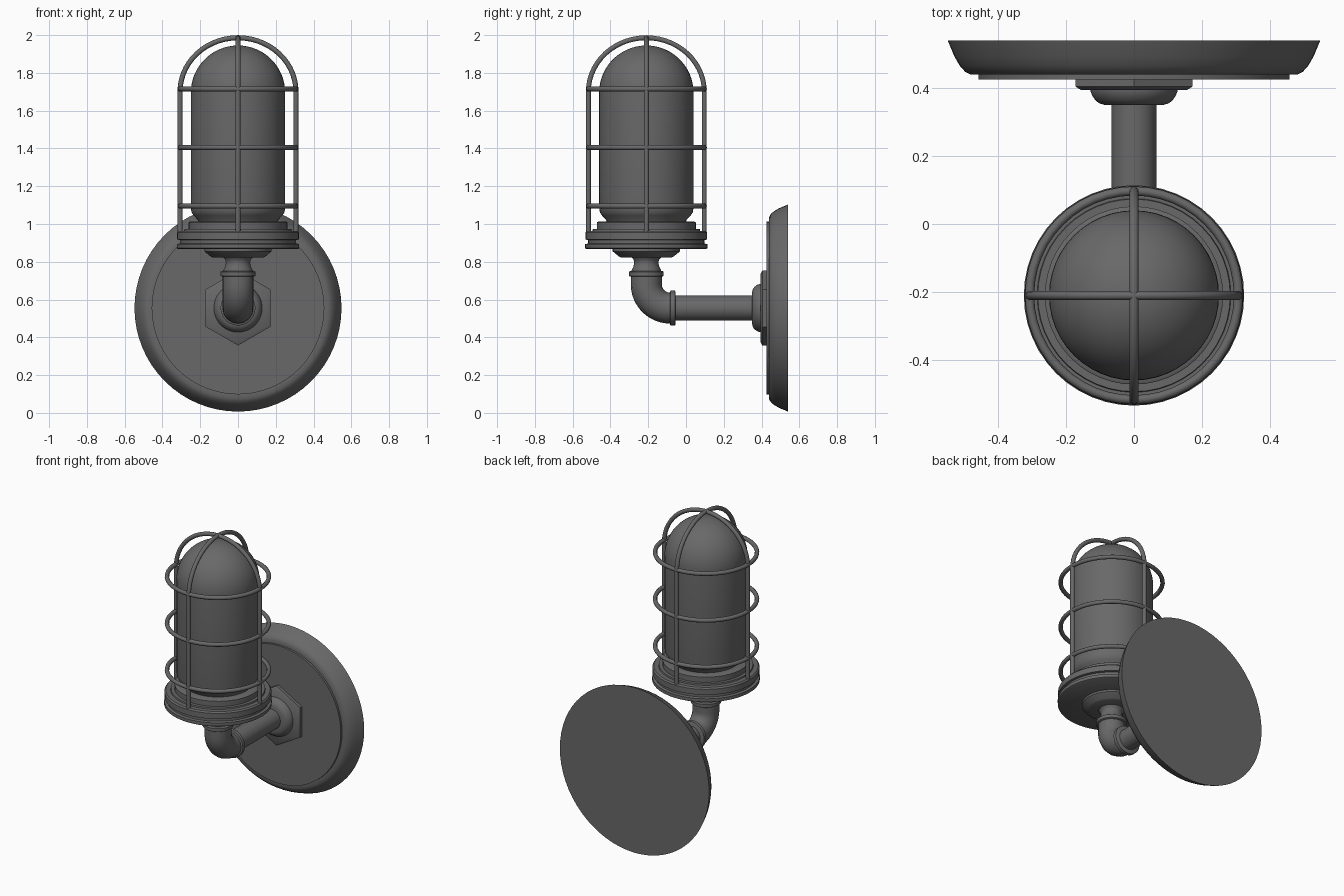
import bpy, bmesh
from math import sin, cos, pi, radians
from mathutils import Matrix, Vector

if "Cube" in bpy.data.objects:
    bpy.data.objects.remove(bpy.data.objects["Cube"])

LAMP_Y, ARM_Z = -0.21, 0.555    # lamp's upright axis, arm's level axis

metal = bpy.data.materials.new("dark grey metal")
metal.use_nodes = True
metal.diffuse_color = (0.14, 0.14, 0.14, 1)
metal.node_tree.nodes["Principled BSDF"].inputs["Base Color"].default_value = metal.diffuse_color


def finish(obj, angle=35):
    obj.data.materials.clear()
    obj.data.materials.append(metal)
    bpy.ops.object.select_all(action='DESELECT')
    obj.select_set(True)
    bpy.context.view_layer.objects.active = obj
    bpy.ops.object.shade_smooth_by_angle(angle=radians(angle))
    return obj


def lathe(name, profile, level=False, sides=48, turn=0.0):
    """Closed turned solid from (radius, height) points, upright or along the arm."""
    bm = bmesh.new()
    rings = [[bm.verts.new((r * cos(turn + 2 * pi * i / sides),
                            r * sin(turn + 2 * pi * i / sides), h))
              for i in range(sides)] for r, h in profile]
    for a, b in zip(rings, rings[1:]):
        for i in range(sides):
            j = (i + 1) % sides
            bm.faces.new((a[i], a[j], b[j], b[i]))
    bm.faces.new(rings[0][::-1])
    bm.faces.new(rings[-1])
    if level:
        place = Matrix.Translation((0, 0, ARM_Z)) @ Matrix.Rotation(-pi / 2, 4, 'X')
    else:
        place = Matrix.Translation((0, LAMP_Y, 0))
    bm.transform(place)
    bmesh.ops.recalc_face_normals(bm, faces=bm.faces)
    mesh = bpy.data.meshes.new(name)
    bm.to_mesh(mesh)
    bm.free()
    obj = bpy.data.objects.new(name, mesh)
    bpy.context.collection.objects.link(obj)
    return finish(obj)


def tube(name, points, radius, resolution=3):
    """Round bar swept along a path, turned into a mesh."""
    curve = bpy.data.curves.new(name, 'CURVE')
    curve.dimensions = '3D'
    curve.bevel_depth = radius
    curve.bevel_resolution = resolution
    curve.use_fill_caps = True
    spline = curve.splines.new('POLY')
    spline.points.add(len(points) - 1)
    for p, co in zip(spline.points, points):
        p.co = (*co, 1)
    source = bpy.data.objects.new(name + " path", curve)
    bpy.context.collection.objects.link(source)
    bpy.context.view_layer.update()
    mesh = bpy.data.meshes.new_from_object(
        source.evaluated_get(bpy.context.evaluated_depsgraph_get()))
    bpy.data.objects.remove(source)
    obj = bpy.data.objects.new(name, mesh)
    bpy.context.collection.objects.link(obj)
    return finish(obj, 50)


# Wall plate and its hexagonal mount
lathe("wall_plate", [(0.457, 0.425), (0.457, 0.439), (0.48, 0.439), (0.497, 0.448),
                     (0.512, 0.465), (0.528, 0.492), (0.548, 0.54)], level=True, sides=64)
lathe("hex_mount", [(0.18, 0.394), (0.198, 0.404), (0.198, 0.43)],
      level=True, sides=6, turn=pi / 2)
lathe("mount_flange", [(0.085, 0.35), (0.1, 0.354), (0.112, 0.362), (0.122, 0.376),
                       (0.128, 0.39), (0.128, 0.4)], level=True)

# Arm, elbow and their collars
lathe("arm", [(0.066, -0.08), (0.066, 0.36)], level=True)
lathe("arm_collar", [(0.086, -0.085), (0.092, -0.081), (0.092, -0.059), (0.086, -0.055)],
      level=True)
BEND = 0.125
bend = [Vector((0, LAMP_Y + BEND * (1 - cos(a)), ARM_Z + BEND * (1 - sin(a))))
        for a in (pi / 2 * i / 12 for i in range(13))]
tube("elbow", [Vector((0, LAMP_Y, 0.73))] + bend + [Vector((0, -0.07, ARM_Z))], 0.082, 6)
lathe("elbow_collar", [(0.086, 0.722), (0.092, 0.726), (0.092, 0.747), (0.086, 0.751)])
lathe("neck", [(0.08, 0.74), (0.078, 0.755), (0.068, 0.775), (0.064, 0.795),
               (0.068, 0.813), (0.085, 0.83)])

# Lamp base: tapered holder, grooved rim and globe collar
lathe("holder_cone", [(0.135, 0.823), (0.145, 0.828), (0.178, 0.855), (0.178, 0.875)])
lathe("base_rim", [(0.318, 0.868), (0.324, 0.872), (0.324, 0.893), (0.308, 0.897),
                   (0.308, 0.915), (0.322, 0.918), (0.322, 0.955), (0.314, 0.964),
                   (0.285, 0.964), (0.283, 0.973), (0.2, 0.973)])
lathe("globe_collar", [(0.262, 0.965), (0.262, 1.008), (0.256, 1.012), (0.2, 1.012)])

# Domed globe
globe = [(0.205, 1.0), (0.213, 1.022), (0.235, 1.045), (0.246, 1.062), (0.25, 1.085)]
globe += [(0.25 * cos(t), 1.695 + 0.25 * sin(t)) for t in (radians(6 * i) for i in range(15))]
lathe("globe", globe + [(0.004, 1.945)])

# Cage: two crossing hoops and three rings
WIRE, CAGE_R, SHOULDER = 0.0135, 0.307, 1.70
arch = [(CAGE_R * cos(t), SHOULDER + 0.286 * sin(t)) for t in (pi * i / 28 for i in range(29))]
outline = [(CAGE_R, 0.95)] + arch + [(-CAGE_R, 0.95)]
tube("cage_hoop_side", [(u, LAMP_Y, z) for u, z in outline], WIRE)
tube("cage_hoop_front", [(0, LAMP_Y + u, z) for u, z in outline], WIRE)
for label, z in (("lower", 1.095), ("middle", 1.405), ("upper", 1.715)):
    bpy.ops.mesh.primitive_torus_add(location=(0, LAMP_Y, z), major_radius=CAGE_R,
                                     minor_radius=WIRE, major_segments=48, minor_segments=10)
    ring = bpy.context.object
    ring.name = "cage_ring_" + label
    finish(ring, 50)
